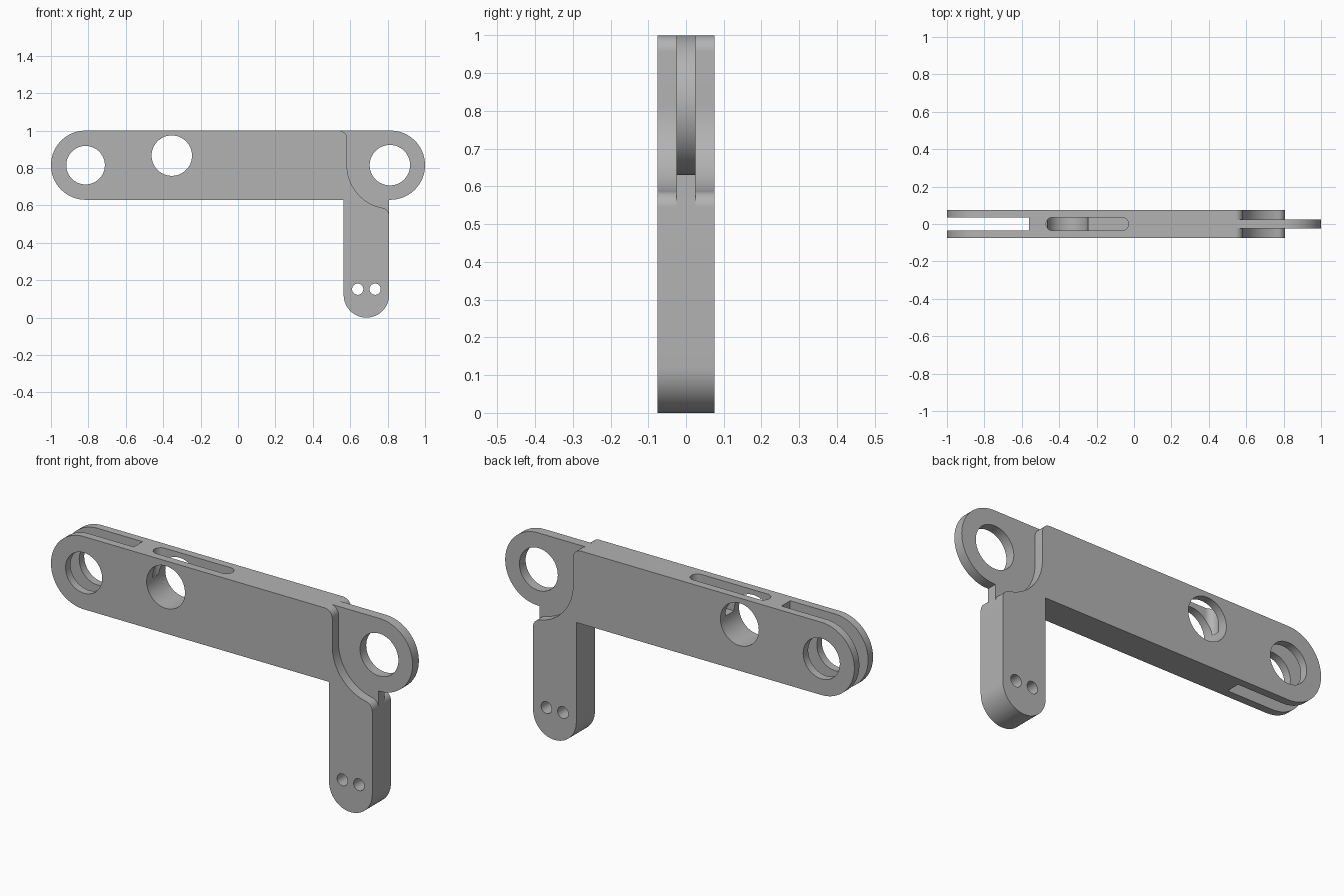
import bpy, bmesh
from math import cos, sin, radians

if "Cube" in bpy.data.objects:
    bpy.data.objects.remove(bpy.data.objects["Cube"], do_unlink=True)

grey = bpy.data.materials.new("plain grey")
grey.use_nodes = True
COLOR = (0.45, 0.45, 0.45, 1)
grey.diffuse_color = COLOR
grey.node_tree.nodes["Principled BSDF"].inputs["Base Color"].default_value = COLOR


def arc(cx, cy, r, start, end, n=32):
    angles = [radians(start + (end - start) * i / n) for i in range(n + 1)]
    return [(cx + r * cos(a), cy + r * sin(a)) for a in angles]


def prism(name, outline, low, high, axis="Y"):
    """Extrude an outline along y (outline in x, z) or along z (outline in x, y)."""
    def place(p, d):
        return (p[0], d, p[1]) if axis == "Y" else (p[0], p[1], d)
    bm = bmesh.new()
    face = bm.faces.new([bm.verts.new(place(p, low)) for p in outline])
    ext = bmesh.ops.extrude_face_region(bm, geom=[face])
    shift = (0, high - low, 0) if axis == "Y" else (0, 0, high - low)
    moved = [v for v in ext["geom"] if isinstance(v, bmesh.types.BMVert)]
    bmesh.ops.translate(bm, verts=moved, vec=shift)
    bmesh.ops.recalc_face_normals(bm, faces=bm.faces)
    mesh = bpy.data.meshes.new(name)
    bm.to_mesh(mesh)
    bm.free()
    mesh.materials.append(grey)
    obj = bpy.data.objects.new(name, mesh)
    bpy.context.collection.objects.link(obj)
    return obj


def cut(target, cutter):
    cutter.hide_render = True
    mod = target.modifiers.new("cut", "BOOLEAN")
    mod.operation = "DIFFERENCE"
    mod.solver = "EXACT"
    mod.object = cutter
    bpy.context.view_layer.objects.active = target
    bpy.ops.object.modifier_apply(modifier=mod.name)
    bpy.data.objects.remove(cutter, do_unlink=True)


HALF = 0.075      # half thickness of the arm
END_X = 0.815     # centres of the rounded ends
MID_Z = 0.815
END_R = 0.185
LEG_L, LEG_R = 0.565, 0.808
leg_r = (LEG_R - LEG_L) / 2

# Arm with rounded ends and a hanging leg, as one outline
outline = (arc(END_X, MID_Z, END_R, -90, 90, 48)
           + arc(-END_X, MID_Z, END_R, 90, 270, 48)
           + [(LEG_L, MID_Z - END_R)]
           + arc(LEG_L + leg_r, leg_r, leg_r, 180, 360, 40)
           + [(LEG_R, MID_Z - END_R)])
arm = prism("hinged_arm", outline, -HALF, HALF)

# Both cheeks cut back around the thin hinge tongue
relief = (arc(0.54, 0.957, 0.043, 90, 0, 12)
          + arc(END_X, MID_Z, 0.232, 180, 260)
          + arc(0.766, 0.545, 0.042, 80, 0, 12)
          + [(1.1, 0.545), (1.1, 1.1), (0.54, 1.1)])
for side in (-1, 1):
    low, high = sorted((side * 0.025, side * 0.2))
    cut(arm, prism("cheek_cutter", relief, low, high))

# Fork slot at the far end
fork = [(-1.1, -0.035), (-0.562, -0.035), (-0.562, 0.035), (-1.1, 0.035)]
cut(arm, prism("fork_cutter", fork, 0.5, 1.1, "Z"))

# Rounded pocket sunk into the top edge
pocket = arc(-0.065, 0, 0.035, -90, 90, 20) + arc(-0.435, 0, 0.035, 90, 270, 20)
cut(arm, prism("pocket_cutter", pocket, 0.864, 1.1, "Z"))

# Pivot holes, middle hole and the two small leg holes
for x, z, r in [(-END_X, MID_Z, 0.103), (0.812, MID_Z, 0.108),
                (-0.354, 0.866, 0.108), (0.64, 0.152, 0.03), (0.733, 0.152, 0.03)]:
    cut(arm, prism("hole_cutter", arc(x, z, r, 0, 354, 59), -0.2, 0.2))

# Smooth curved walls, sharp rims
bpy.ops.object.select_all(action="DESELECT")
arm.select_set(True)
bpy.context.view_layer.objects.active = arm
bpy.ops.object.shade_smooth_by_angle(angle=radians(30))
